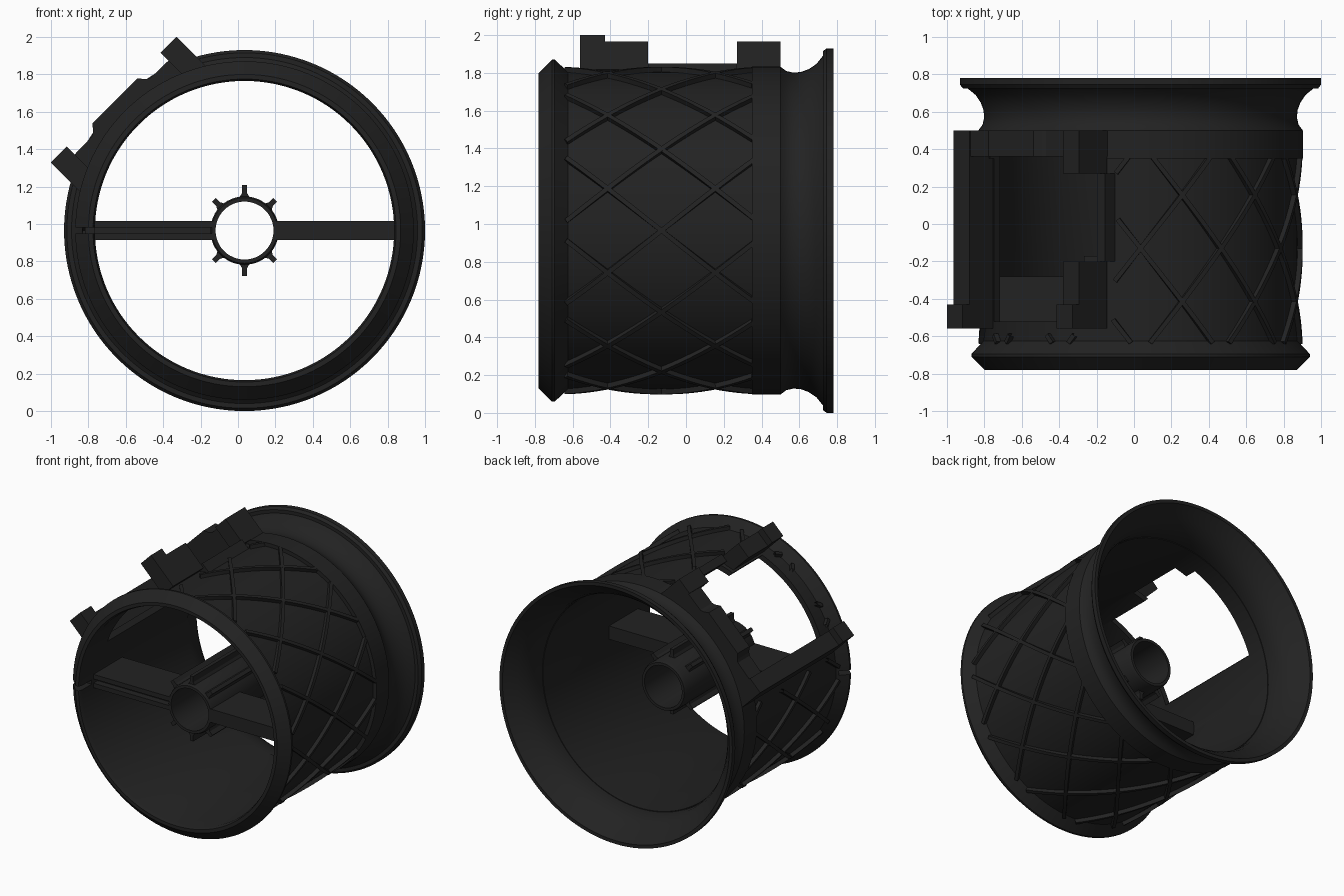
import bpy, bmesh, math

if "Cube" in bpy.data.objects:
    bpy.data.objects.remove(bpy.data.objects["Cube"])

CX, CZ = 0.035, 0.965          # barrel axis runs along y
S = math.sqrt(0.5)

mat = bpy.data.materials.new("matte black")
mat.diffuse_color = (0.016, 0.016, 0.016, 1)
mat.use_nodes = True
mat.node_tree.nodes["Principled BSDF"].inputs["Base Color"].default_value = mat.diffuse_color


def finish(bm, name, smooth=None):
    bmesh.ops.recalc_face_normals(bm, faces=bm.faces)
    me = bpy.data.meshes.new(name)
    bm.to_mesh(me)
    bm.free()
    me.materials.append(mat)
    ob = bpy.data.objects.new(name, me)
    bpy.context.collection.objects.link(ob)
    if smooth:
        shade(ob, smooth)
    return ob


def shade(ob, deg):
    bpy.ops.object.select_all(action='DESELECT')
    ob.select_set(True)
    bpy.context.view_layer.objects.active = ob
    bpy.ops.object.shade_smooth_by_angle(angle=math.radians(deg))


def lathe(name, prof, n, smooth=None):
    """Spin a closed (y, radius) profile around the barrel axis."""
    bm = bmesh.new()
    rings = []
    for i in range(n):
        a = 2 * math.pi * i / n
        rings.append([bm.verts.new((CX + r * math.cos(a), y, CZ + r * math.sin(a))) for y, r in prof])
    k = len(prof)
    for i in range(n):
        p, q = rings[i], rings[(i + 1) % n]
        for j in range(k):
            bm.faces.new((p[j], q[j], q[(j + 1) % k], p[(j + 1) % k]))
    return finish(bm, name, smooth)


def prism(name, pts, y0, y1, ang=0.0):
    """Extrude a (tangent, outward) outline along y; ang turns it about the axis."""
    bm = bmesh.new()
    c, s = math.cos(ang), math.sin(ang)
    rows = [[bm.verts.new((CX + t * s + n * c, y, CZ - t * c + n * s)) for t, n in pts] for y in (y0, y1)]
    k = len(pts)
    bm.faces.new(rows[0])
    bm.faces.new(rows[1][::-1])
    for j in range(k):
        bm.faces.new((rows[0][j], rows[1][j], rows[1][(j + 1) % k], rows[0][(j + 1) % k]))
    return finish(bm, name)


def block(name, t0, t1, n0, n1, y0, y1, ang=0.0):
    return prism(name, [(t0, n0), (t1, n0), (t1, n1), (t0, n1)], y0, y1, ang)


def cut(ob, cutter):
    m = ob.modifiers.new("cut", 'BOOLEAN')
    m.operation, m.solver, m.object = 'DIFFERENCE', 'EXACT', cutter
    bpy.ops.object.select_all(action='DESELECT')
    ob.select_set(True)
    bpy.context.view_layer.objects.active = ob
    bpy.ops.object.modifier_apply(modifier=m.name)
    bpy.data.objects.remove(cutter)


W = math.radians(135)          # direction of the side window

# Barrel shell: front ridge, body, band, groove, flared flange, then bore
shell = lathe("barrel_shell", [
    (-0.78, 0.835), (-0.71, 0.905), (-0.695, 0.905), (-0.625, 0.84),
    (0.35, 0.84), (0.35, 0.868), (0.50, 0.868), (0.53, 0.845), (0.57, 0.836),
    (0.61, 0.84), (0.65, 0.855), (0.69, 0.882), (0.725, 0.925), (0.725, 0.95),
    (0.745, 0.965), (0.78, 0.965), (0.78, 0.94), (0.74, 0.905), (0.70, 0.87),
    (0.65, 0.835), (0.59, 0.812), (0.53, 0.805), (0.50, 0.805), (0.50, 0.80),
    (-0.75, 0.80), (-0.78, 0.81)], 128)
cut(shell, block("window_cutter", -0.34, 0.34, 0.5, 1.2, -0.52, 0.36, W))
cut(shell, block("side_cutter", 0.30, 0.43, 0.5, 1.2, -0.17, 0.27, W))
cut(shell, block("slot_cutter", -0.016, 0.016, 0.77, 1.0, -0.80, -0.64, math.pi))
shade(shell, 25)

# Window frame: rear bridge with raised centre
arc = [(0.82 * math.sin(a), 0.82 * math.cos(a))
       for a in (math.radians(-35.4 + 70.8 * i / 16) for i in range(17))]
top = [(0.475, 0.90), (0.36, 0.93), (0.22, 0.933), (0.20, 0.945), (0.17, 0.98)]
prism("window_rear_bridge", arc + top + [(-t, n) for t, n in top[::-1]], 0.36, 0.50, W)

# Window rails and clamp prongs
for s, side in ((1, "upper"), (-1, "lower")):
    lo, hi = sorted((s * 0.355, s * 0.475))
    spans = [(-0.56, -0.20), (0.27, 0.50)] if s > 0 else [(-0.56, 0.50)]
    for i, (a, b) in enumerate(spans):
        block(f"{side}_rail_{i}", lo, hi, 0.73, 0.94, a, b, W)
    block(f"{side}_prong", lo, hi, 0.85, 0.99, -0.56, -0.43, W)
block("upper_rail_link", 0.43, 0.49, 0.68, 0.76, -0.20, 0.27, W)

# Diamond lattice ribs, interrupted around the window
bm = bmesh.new()
N, Y0, Y1, HW = 24, -0.635, 0.355, 0.012
RATE = math.radians(15) / 0.285
for d in (1, -1):
    for k in range(12):
        prev = None
        for i in range(N + 1):
            y = Y0 + (Y1 - Y0) * i / N
            a = k * math.pi / 6 + d * RATE * (y + 0.13)
            off = (math.degrees(a) - 135 + 180) % 360 - 180
            if abs(off) < 35 and y > -0.57:
                prev = None
                continue
            ring = []
            for w, r in ((-1, 0.832), (1, 0.832), (1, 0.867), (-1, 0.867)):
                aw = a + w * HW * 0.81 / 0.85
                yw = y - d * w * HW * 0.6
                ring.append(bm.verts.new((CX + r * math.cos(aw), yw, CZ + r * math.sin(aw))))
            if prev:
                for j in range(4):
                    bm.faces.new((prev[j], prev[(j + 1) % 4], ring[(j + 1) % 4], ring[j]))
            else:
                bm.faces.new(ring)
            prev = ring
        if prev:
            bm.faces.new(prev[::-1])
bmesh.ops.delete(bm, geom=[v for v in bm.verts if not v.link_faces], context='VERTS')
finish(bm, "lattice_ribs", 30)

# Central hub tube with splines
lathe("hub_tube", [(-0.62, 0.175), (-0.60, 0.183), (0.20, 0.183), (0.22, 0.175),
                   (0.22, 0.155), (-0.62, 0.155)], 48, 30)
for deg in (45, 90, 135, 225, 270, 315):
    r = 0.243 if deg % 90 == 0 else 0.232
    prism(f"hub_spline_{deg}", [(-0.03, 0.172), (0.03, 0.172), (0.014, 0.20), (0.014, r),
                                (-0.014, r), (-0.014, 0.20)], -0.60, 0.12, math.radians(deg))

# Spokes joining hub and barrel; the left one has a cable groove
block("right_spoke", -0.05, 0.05, 0.165, 0.815, -0.62, -0.28)
left = block("left_spoke", -0.05, 0.05, 0.165, 0.815, -0.62, -0.28, math.pi)
cut(left, block("groove_cutter", -0.016, 0.016, 0.10, 0.9, -0.70, -0.57, math.pi))
